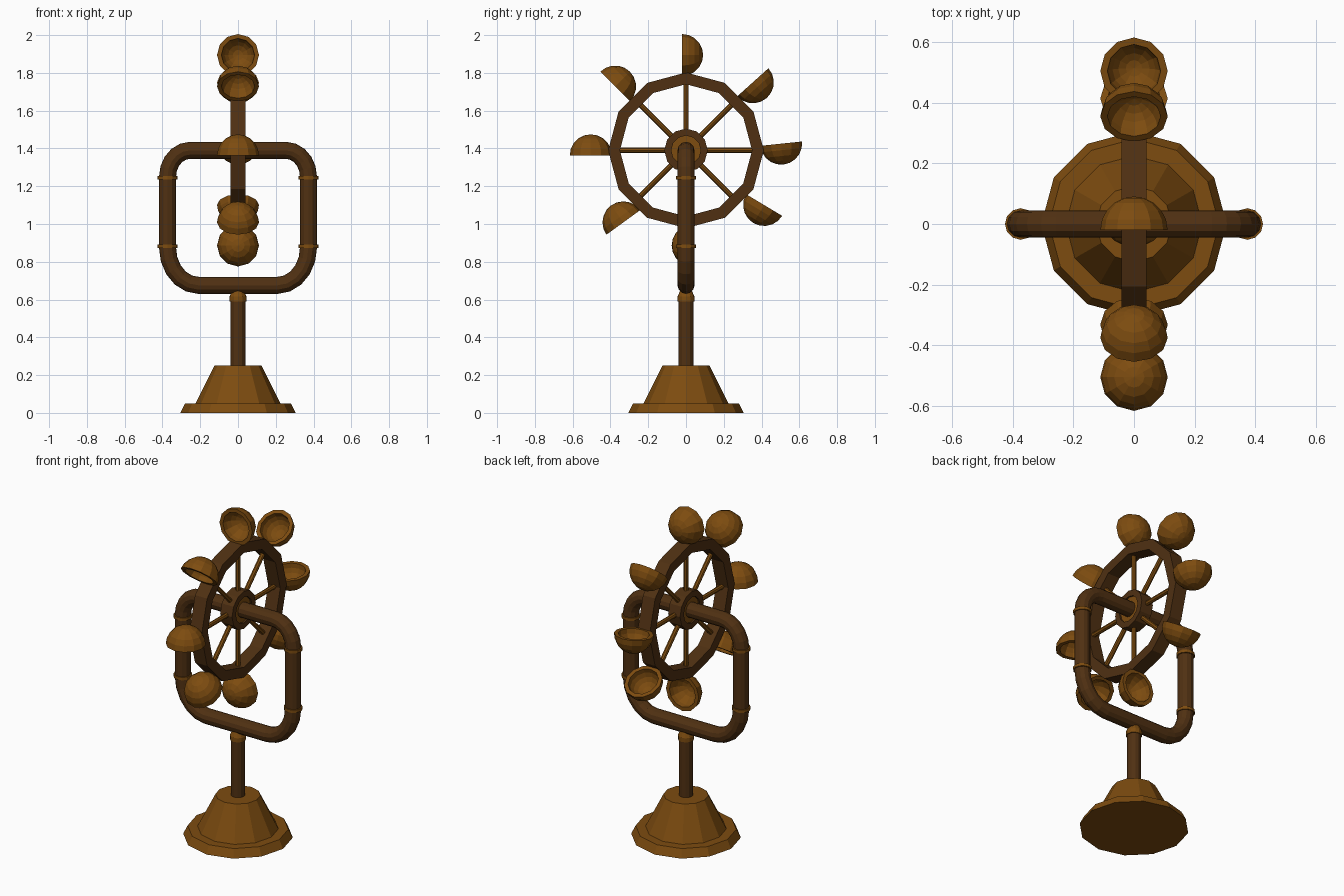
import bpy
import bmesh
from math import cos, sin, pi, radians
from mathutils import Matrix, Vector

cube = bpy.data.objects.get("Cube")
if cube:
    bpy.data.objects.remove(cube, do_unlink=True)


def make_material(name, colour):
    mat = bpy.data.materials.new(name)
    mat.use_nodes = True
    mat.diffuse_color = colour
    mat.node_tree.nodes["Principled BSDF"].inputs["Base Color"].default_value = colour
    return mat


LIGHT = make_material("light bronze", (0.205, 0.072, 0.005, 1))
DARK = make_material("dark bronze", (0.08, 0.03, 0.006, 1))
SIDES = 12
HUB_Z = 1.39


def add_object(name, mesh, mat):
    obj = bpy.data.objects.new(name, mesh)
    mesh.materials.clear()
    mesh.materials.append(mat)
    bpy.context.collection.objects.link(obj)
    return obj


def lathe(name, profile, mat, matrix=Matrix(), sides=SIDES):
    """Turn a (radius, height) profile around its z axis, then place it."""
    bm = bmesh.new()
    verts = [bm.verts.new((r, 0, z)) for r, z in profile]
    edges = [bm.edges.new(pair) for pair in zip(verts, verts[1:])]
    bmesh.ops.spin(bm, geom=verts + edges, cent=(0, 0, 0), axis=(0, 0, 1),
                   angle=2 * pi, steps=sides, use_duplicate=False)
    bmesh.ops.remove_doubles(bm, verts=bm.verts, dist=0.0005)
    bmesh.ops.recalc_face_normals(bm, faces=bm.faces)
    bm.transform(matrix)
    mesh = bpy.data.meshes.new(name)
    bm.to_mesh(mesh)
    bm.free()
    return add_object(name, mesh, mat)


def cylinder(name, radius, low, high, mat, matrix=Matrix(), sides=SIDES):
    return lathe(name, [(0, low), (radius, low), (radius, high), (0, high)],
                 mat, matrix, sides)


def hoop(name, inner, outer, half, mat, matrix):
    return lathe(name, [(inner, -half), (outer, -half), (outer, half),
                        (inner, half), (inner, -half)], mat, matrix)


# Stand
lathe("base", [(0, 0), (0.305, 0), (0.28, 0.05), (0.225, 0.05),
               (0.125, 0.25), (0, 0.25)], LIGHT)
cylinder("pole", 0.04, 0.24, 0.62, DARK)
lathe("pole_collar", [(0, 0.59), (0.045, 0.59), (0.045, 0.615),
                      (0.032, 0.645), (0, 0.645)], LIGHT)

# Rounded tube frame, which also carries the wheel as its axle
HALF, LOW = 0.373, 0.675
corners = [(1, 1, 0.12, 0.14), (-1, 1, 0.12, 0.14),
           (-1, -1, 0.165, 0.2), (1, -1, 0.165, 0.2)]
path = []
for i, (sx, sz, rx, rz) in enumerate(corners):
    cx = sx * (HALF - rx)
    cz = HUB_Z - rz if sz > 0 else LOW + rz
    for k in range(6):
        a = pi / 2 * (i + k / 5)
        path.append((cx + rx * cos(a), 0, cz + rz * sin(a)))
curve = bpy.data.curves.new("frame_path", "CURVE")
curve.dimensions = "3D"
curve.bevel_depth = 0.045
curve.bevel_resolution = 4
spline = curve.splines.new("POLY")
spline.points.add(len(path) - 1)
for point, co in zip(spline.points, path):
    point.co = (*co, 1)
spline.use_cyclic_u = True
spline.use_smooth = False
helper = bpy.data.objects.new("frame_path", curve)
frame_mesh = bpy.data.meshes.new_from_object(helper)
bpy.data.objects.remove(helper)
add_object("frame", frame_mesh, DARK)

for side, x in (("left", HALF), ("right", -HALF)):
    for level, z in (("upper", 1.245), ("lower", 0.882)):
        cylinder(f"{side}_{level}_band", 0.052, -0.009, 0.009, LIGHT,
                 Matrix.Translation((x, 0, z)))

# Wheel
to_hub = Matrix.Translation((0, 0, HUB_Z))
across = to_hub @ Matrix.Rotation(pi / 2, 4, "Y")
hoop("wheel_rim", 0.35, 0.412, 0.041, DARK, across)
hoop("hub_ring", 0.078, 0.115, 0.04, DARK, across)
cylinder("hub", 0.085, -0.03, 0.03, LIGHT, across)
for i in range(8):
    cylinder(f"spoke_{i + 1}", 0.014, 0.07, 0.37, LIGHT,
             to_hub @ Matrix.Rotation(i * pi / 4, 4, "X"), 8)

# Hollow cups: angle around the hub, and direction of the open rim
OUTER, INNER, STEPS = 0.111, 0.088, 5
arc = [pi / 2 * k / STEPS for k in range(STEPS + 1)]
cup_profile = [(OUTER * cos(a), OUTER * sin(a)) for a in reversed(arc)]
cup_profile += [(INNER * cos(a), INNER * sin(a)) for a in arc]
cups = [(4, 6), (45.5, 42), (92.3, 90), (138, 135),
        (183, 180), (229, 216), (274, 270), (325, 329)]
for i, (place, tilt) in enumerate(cups):
    a = radians(place)
    spot = Vector((0, 0.505 * cos(a), HUB_Z + 0.505 * sin(a)))
    lathe(f"cup_{i + 1}", cup_profile, LIGHT,
          Matrix.Translation(spot) @ Matrix.Rotation(radians(tilt - 180), 4, "X"))
